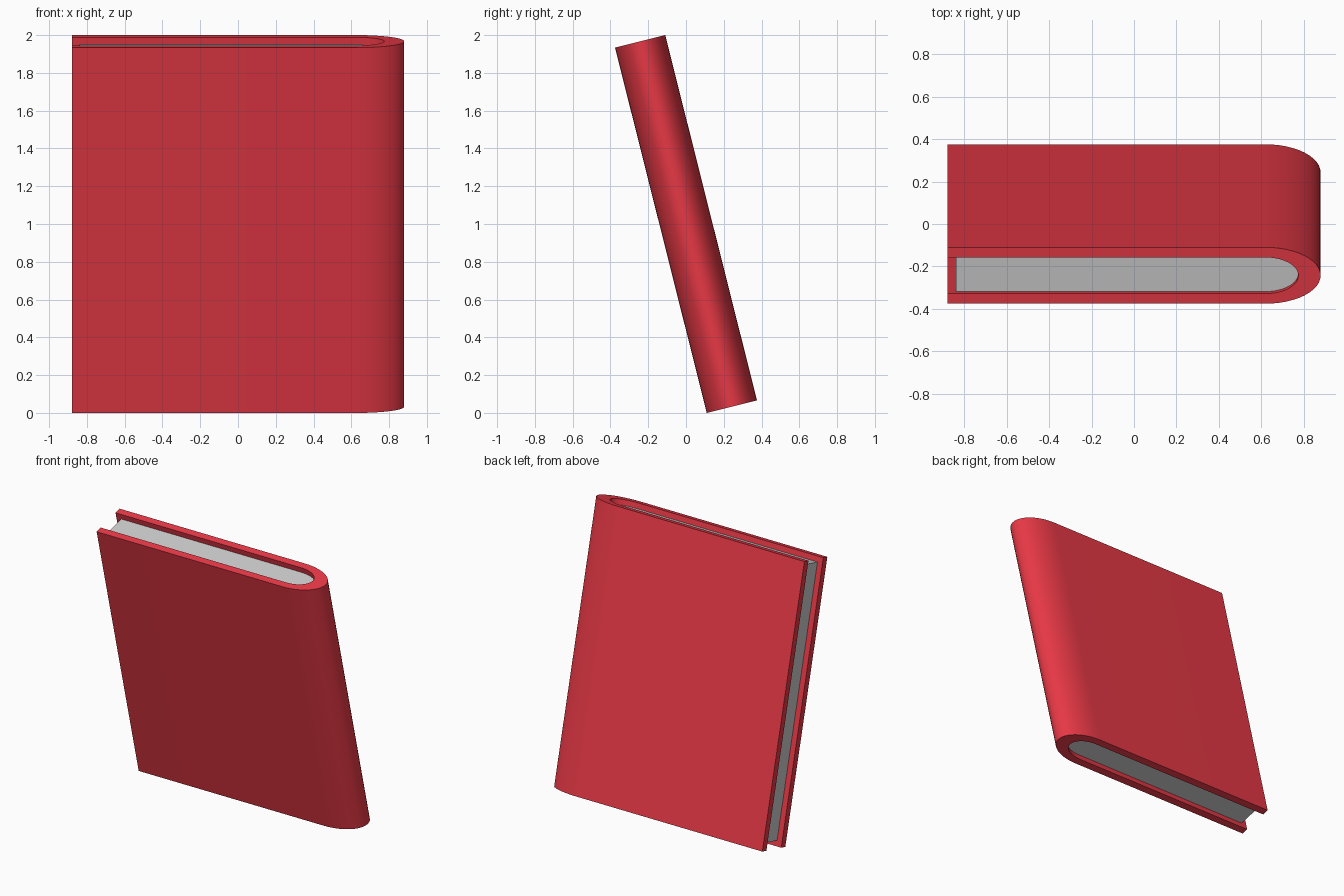
import bpy, bmesh
from math import sin, cos, pi, radians
from mathutils import Matrix

if "Cube" in bpy.data.objects:
    bpy.data.objects.remove(bpy.data.objects["Cube"])

TILT = radians(14.1)
HALF_H, HALF_T = 0.997, 0.137      # cover half height, half thickness
LEFT, BEND = -0.88, 0.62           # fore edge, start of the rounded spine
STEPS = 24
PLACE = Matrix.Translation((0, 0, 1)) @ Matrix.Rotation(TILT, 4, 'X')


def u_profile(left, reach, half_t):
    """Open U: front fore edge, round the elliptical spine, back fore edge."""
    arc = [(BEND + reach * cos(a), half_t * sin(a))
           for a in (-pi / 2 + pi * i / STEPS for i in range(STEPS + 1))]
    return [(left, -half_t)] + arc + [(left, half_t)]


def extrude_object(name, polygons, half_h, color=None):
    """Extrude flat polygons along the book's height and lean the result."""
    bm = bmesh.new()
    for poly in polygons:
        bm.faces.new([bm.verts.new((x, y, -half_h)) for x, y in poly])
    bmesh.ops.remove_doubles(bm, verts=bm.verts, dist=1e-5)
    res = bmesh.ops.extrude_face_region(bm, geom=bm.faces[:], use_keep_orig=True)
    top = [v for v in res['geom'] if isinstance(v, bmesh.types.BMVert)]
    bmesh.ops.translate(bm, verts=top, vec=(0, 0, 2 * half_h))
    bmesh.ops.recalc_face_normals(bm, faces=bm.faces)
    bm.transform(PLACE)
    mesh = bpy.data.meshes.new(name)
    bm.to_mesh(mesh)
    bm.free()
    obj = bpy.data.objects.new(name, mesh)
    bpy.context.collection.objects.link(obj)
    if color:
        mat = bpy.data.materials.new(name)
        mat.diffuse_color = color
        mat.use_nodes = True
        mat.node_tree.nodes["Principled BSDF"].inputs["Base Color"].default_value = mat.diffuse_color
        mesh.materials.append(mat)
    bpy.ops.object.select_all(action='DESELECT')
    obj.select_set(True)
    bpy.context.view_layer.objects.active = obj
    bpy.ops.object.shade_smooth_by_angle(angle=radians(30))
    return obj


# Cover: strip of quads between the outer and inner U
outer = u_profile(LEFT, 0.26, HALF_T)
inner = u_profile(LEFT, 0.155, 0.088)
quads = [(outer[i], outer[i + 1], inner[i + 1], inner[i])
         for i in range(len(outer) - 1)]
extrude_object("cover", quads, HALF_H, (0.8, 0.04, 0.06, 1))

# Pages: block filling the cover, recessed at the fore edge, top and bottom
extrude_object("pages", [u_profile(-0.84, 0.155, 0.088)], HALF_H - 0.04)
